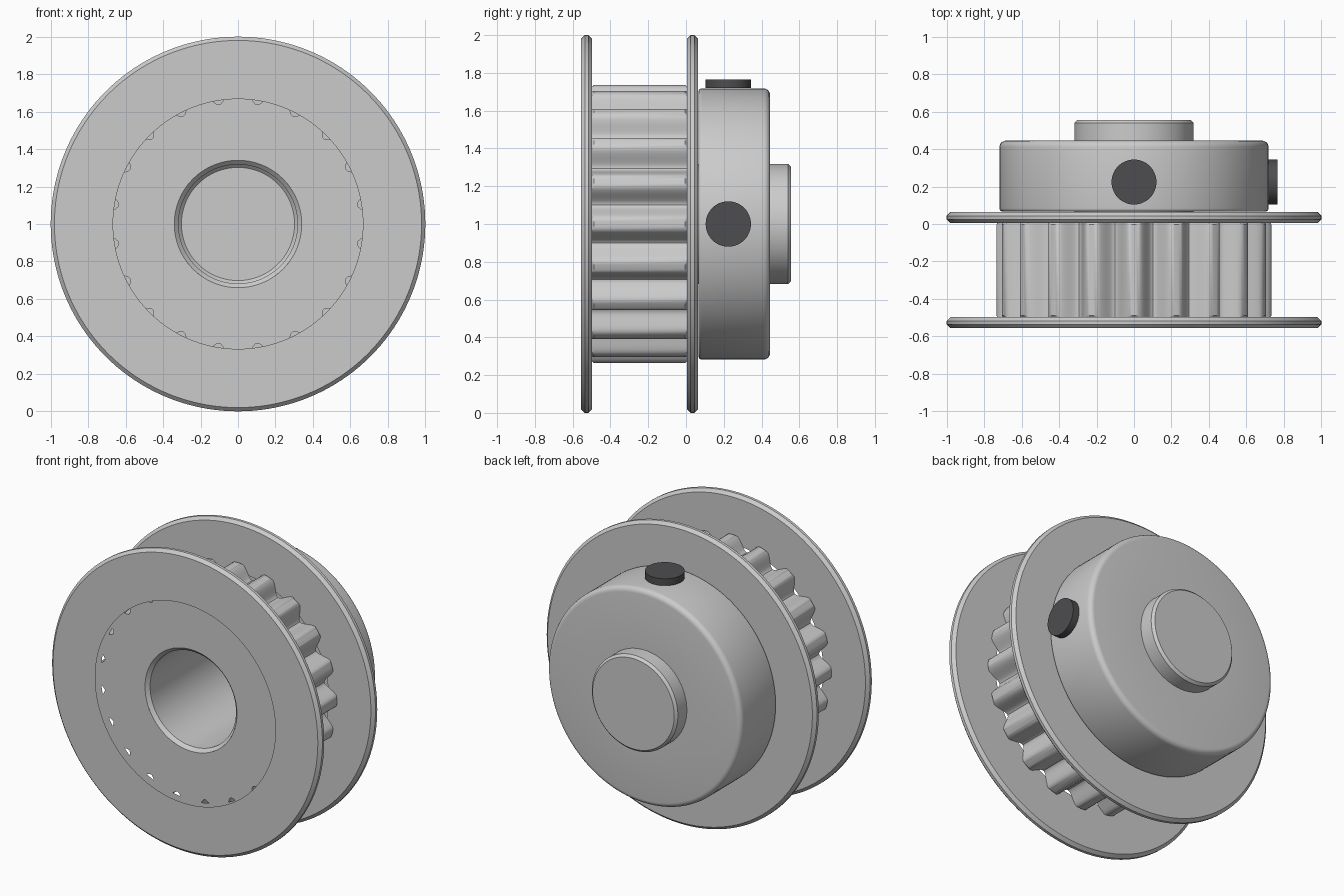
import bpy, bmesh, math

if "Cube" in bpy.data.objects:
    bpy.data.objects.remove(bpy.data.objects["Cube"])

CENTER_Z = 1.0
TEETH = 20
STEPS = 20                 # outline points per tooth
SEG = TEETH * STEPS


def ring(bm, radius, y, seg):
    """Ring around the y axis; radius is a number or a function of angle."""
    out = []
    for i in range(seg):
        a = 2 * math.pi * i / seg
        r = radius(a) if callable(radius) else radius
        out.append(bm.verts.new((r * math.cos(a), y, CENTER_Z + r * math.sin(a))))
    return out


def loft(name, sections, seg=128, cap_end=False):
    """Skin a list of (radius, y) sections into one object."""
    bm = bmesh.new()
    rings = [ring(bm, r, y, seg) for r, y in sections]
    for a, b in zip(rings, rings[1:]):
        for i in range(seg):
            j = (i + 1) % seg
            bm.faces.new((a[i], b[i], b[j], a[j]))
    if cap_end:
        bm.faces.new(rings[-1][::-1])
    # consistent normals, with the outer surface of the profile facing out
    bmesh.ops.recalc_face_normals(bm, faces=bm.faces[:])
    mesh = bpy.data.meshes.new(name)
    bm.to_mesh(mesh)
    bm.free()
    obj = bpy.data.objects.new(name, mesh)
    bpy.context.collection.objects.link(obj)
    bpy.ops.object.select_all(action='DESELECT')
    obj.select_set(True)
    bpy.context.view_layer.objects.active = obj
    bpy.ops.object.shade_smooth_by_angle(angle=math.radians(30))
    return obj


def tooth(tip):
    """Smooth wavy tooth outline, cut off at the given tip radius."""
    root, top = 0.645, 0.735
    def radius(a):
        pitch = 2 * math.pi / TEETH
        d = abs((a + pitch / 2) % pitch - pitch / 2) / (pitch / 2)
        t = min(1, max(0, (d - 0.15) / 0.85))
        t = t * t * (3 - 2 * t)
        return min(tip, top + (root - top) * t)
    return radius


# Toothed core between the flanges; its front face lies behind the flange hole
loft("toothed_core", [
    (0.34, -0.497), (tooth(0.727), -0.497), (tooth(1), -0.488),
    (tooth(1), -0.004), (tooth(0.727), 0.005), (0.318, 0.005)], seg=SEG)

# Two hollow belt flanges with chamfered rims
HOLE = 0.667
for name, y0 in (("front_flange", -0.556), ("rear_flange", 0.005)):
    y1 = y0 + 0.059
    loft(name, [(HOLE, y0), (0.98, y0), (1.0, y0 + 0.02),
                (1.0, y1 - 0.02), (0.98, y1), (HOLE, y1)], seg=160)

# Hub collar with rounded edges
profile = [(0.318, 0.066), (0.70, 0.066)]
for cy, rad, start in ((0.083, 0.017, -90), (0.411, 0.034, 0)):
    for k in range(6):
        a = math.radians(start + 18 * k)
        profile.append((0.718 - rad + rad * math.cos(a), cy + rad * math.sin(a)))
profile.append((0.318, 0.445))
loft("hub", profile)

# Bore wall running through to the closed, chamfered stub at the back
loft("bore_and_stub", [(0.34, -0.497), (0.318, -0.475), (0.318, 0.540),
                       (0.302, 0.556)], cap_end=True)

# Two dark set screws, on top and on the right
dark = bpy.data.materials.new("dark_steel")
dark.diffuse_color = (0.075, 0.075, 0.08, 1)
dark.use_nodes = True
dark.node_tree.nodes["Principled BSDF"].inputs["Base Color"].default_value = dark.diffuse_color
for name, angle in (("top_set_screw", 0), ("side_set_screw", math.pi / 2)):
    dist, depth = 0.742, 0.046
    bpy.ops.mesh.primitive_cylinder_add(
        vertices=48, radius=0.12, depth=depth,
        location=(dist * math.sin(angle), 0.224, CENTER_Z + dist * math.cos(angle)),
        rotation=(0, angle, 0))
    screw = bpy.context.object
    screw.name = name
    screw.data.materials.append(dark)
    bpy.ops.object.shade_smooth_by_angle(angle=math.radians(30))
